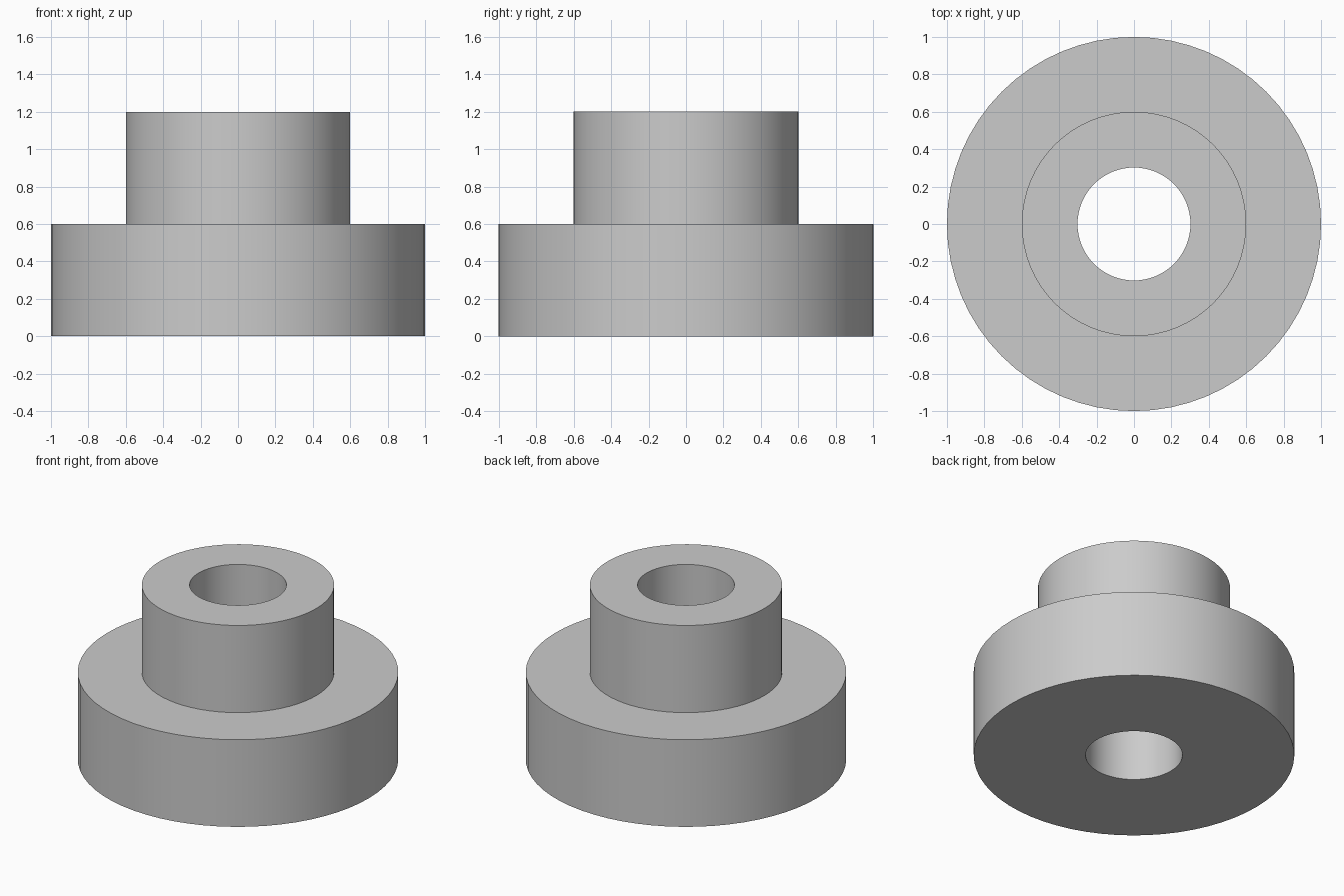
import bpy
import bmesh
import math

cube = bpy.data.objects.get("Cube")
if cube:
    bpy.data.objects.remove(cube, do_unlink=True)

SEGMENTS = 64
BORE, HUB, FLANGE = 0.302, 0.6, 1.0
STEP, TOP = 0.6, 1.2

# Single matte grey
grey = bpy.data.materials.new("plain grey")
grey.use_nodes = True
colour = (0.6, 0.6, 0.6, 1.0)
grey.diffuse_color = colour
grey.node_tree.nodes["Principled BSDF"].inputs["Base Color"].default_value = colour


def lathe(name, profile, segments):
    """Revolve a closed (radius, height) profile around z."""
    bm = bmesh.new()
    rings = []
    for i in range(segments):
        a = math.tau * i / segments
        rings.append([bm.verts.new((r * math.cos(a), r * math.sin(a), z))
                      for r, z in profile])
    for i, ring in enumerate(rings):
        following = rings[(i + 1) % segments]
        for j in range(len(profile)):
            k = (j + 1) % len(profile)
            bm.faces.new((ring[j], following[j], following[k], ring[k]))
    bmesh.ops.recalc_face_normals(bm, faces=bm.faces)
    mesh = bpy.data.meshes.new(name)
    bm.to_mesh(mesh)
    bm.free()
    mesh.materials.append(grey)
    obj = bpy.data.objects.new(name, mesh)
    bpy.context.collection.objects.link(obj)
    return obj


# Flanged bushing: wide flange, narrower hub, straight through bore
bushing = lathe("flanged_bushing", [
    (BORE, 0), (FLANGE, 0), (FLANGE, STEP),
    (HUB, STEP), (HUB, TOP), (BORE, TOP),
], SEGMENTS)

# Smooth walls with crisp rims
bpy.ops.object.select_all(action='DESELECT')
bushing.select_set(True)
bpy.context.view_layer.objects.active = bushing
bpy.ops.object.shade_smooth_by_angle(angle=math.radians(30))
